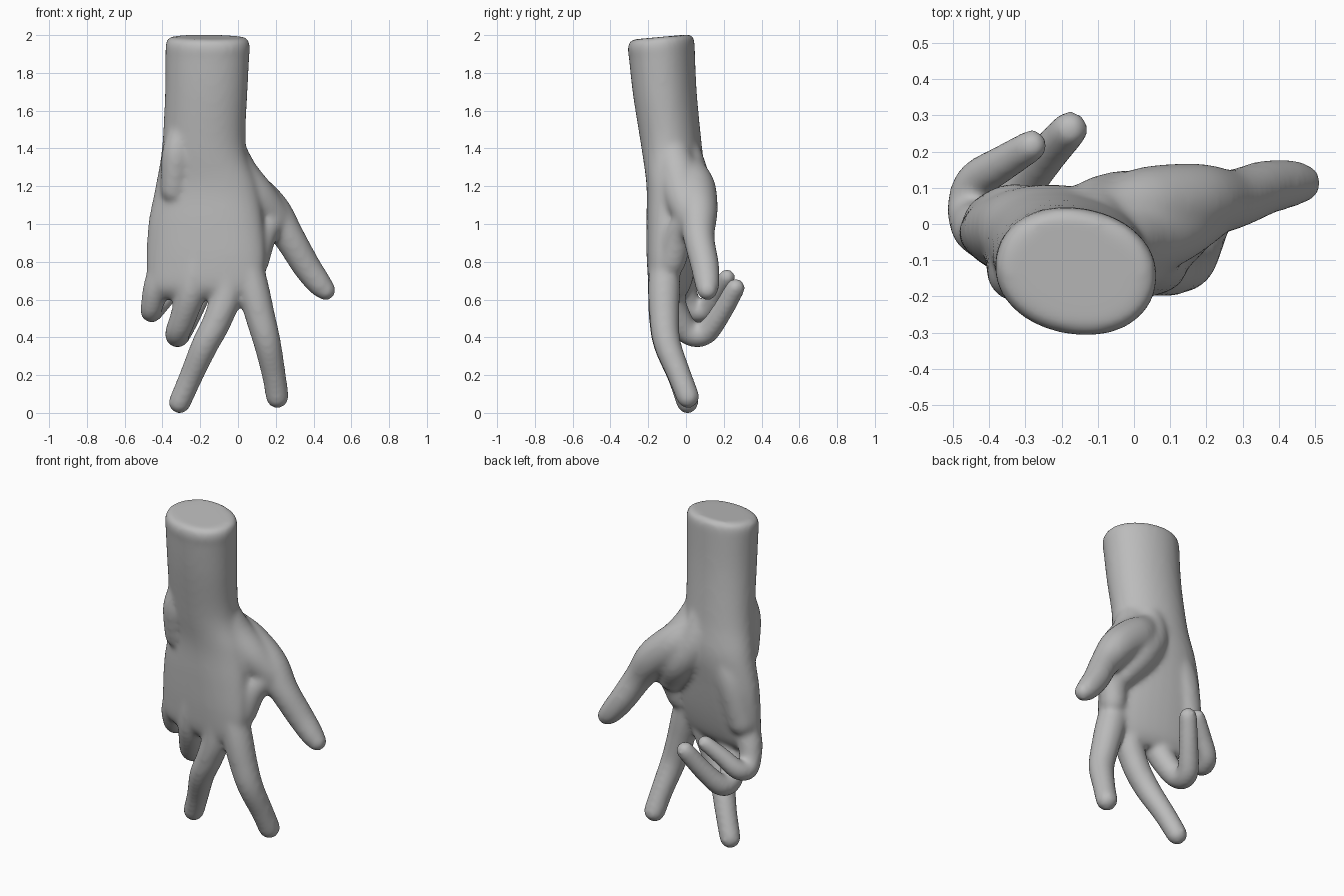
import bpy
import bmesh
import math
from mathutils import Vector

if "Cube" in bpy.data.objects:
    bpy.data.objects.remove(bpy.data.objects["Cube"], do_unlink=True)

SIDES = 32
bm = bmesh.new()


def loft(rings):
    """Skin a closed tube over a list of point rings."""
    loops = [[bm.verts.new(p) for p in ring] for ring in rings]
    for a, b in zip(loops, loops[1:]):
        for i in range(SIDES):
            j = (i + 1) % SIDES
            bm.faces.new((a[i], a[j], b[j], b[i]))
    bm.faces.new(list(reversed(loops[0])))
    bm.faces.new(loops[-1])


def spline(keys, steps=6):
    """Catmull-Rom interpolation of tuples of any length."""
    pts = [keys[0]] + list(keys) + [keys[-1]]
    out = []
    for p0, p1, p2, p3 in zip(pts, pts[1:], pts[2:], pts[3:]):
        for s in range(steps):
            t = s / steps
            out.append([b + 0.5 * t * (c - a + t * (2 * a - 5 * b + 4 * c - d
                        + t * (3 * (b - c) + d - a)))
                        for a, b, c, d in zip(p0, p1, p2, p3)])
    return out + [list(keys[-1])]


def section(z, cx, cy, hx, hy, slant=0.0):
    """Rounded, slightly turned cross-section of the arm or palm."""
    turn = math.radians(-11)
    ring = []
    for i in range(SIDES):
        a = math.tau * i / SIDES
        c, s = math.cos(a), math.sin(a)
        u = hx * math.copysign(abs(c) ** 0.95, c)
        v = hy * math.copysign(abs(s) ** 0.95, s)
        x = cx + u * math.cos(turn) - v * math.sin(turn)
        y = cy + u * math.sin(turn) + v * math.cos(turn)
        ring.append(Vector((x, y, z + slant * (y - 0.03))))
    return ring


def digit(*keys):
    """Round-ended tube through (x, y, z, radius) keys."""
    path = spline(keys)
    pts = [Vector(p[:3]) for p in path]
    rad = [p[3] for p in path]
    d0 = (pts[0] - pts[1]).normalized()
    d1 = (pts[-1] - pts[-2]).normalized()
    arcs = [math.radians(a) for a in (20, 40, 60, 80)]
    head = [(pts[0] + d0 * rad[0] * math.sin(a), rad[0] * math.cos(a)) for a in reversed(arcs)]
    tail = [(pts[-1] + d1 * rad[-1] * math.sin(a), rad[-1] * math.cos(a)) for a in arcs]
    stations = head + list(zip(pts, rad)) + tail
    side, rings = None, []
    for i, (p, r) in enumerate(stations):
        t = (stations[min(i + 1, len(stations) - 1)][0] - stations[max(i - 1, 0)][0]).normalized()
        if side is None:
            side = t.orthogonal()
        side = (side - t * side.dot(t)).normalized()
        up = t.cross(side)
        rings.append([p + r * (side * math.cos(math.tau * k / SIDES)
                               + up * math.sin(math.tau * k / SIDES)) for k in range(SIDES)])
    loft(rings)


# Forearm and palm, from knuckles up to the rounded cut end
body = spline([
    (0.60, -0.18, -0.08, 0.24, 0.04),
    (0.66, -0.18, -0.085, 0.30, 0.09),
    (0.80, -0.17, -0.075, 0.32, 0.118),
    (1.00, -0.17, -0.06, 0.31, 0.138),
    (1.20, -0.165, -0.05, 0.275, 0.152),
    (1.40, -0.18, -0.075, 0.225, 0.157),
    (1.70, -0.168, -0.113, 0.22, 0.167),
    (1.96, -0.16, -0.132, 0.226, 0.175)])
rings = [section(*b, slant=0.09 if b[0] > 1.9 else 0.0) for b in body]
rings.append(section(1.99, -0.16, -0.132, 0.219, 0.169, 0.09))
rings.append(section(2.005, -0.16, -0.132, 0.197, 0.147, 0.09))
loft(rings)

# Thumb
digit((-0.06, 0.02, 1.28, 0.09), (0.03, 0.04, 1.19, 0.117), (0.17, 0.062, 1.07, 0.107),
      (0.27, 0.068, 0.93, 0.084), (0.36, 0.10, 0.78, 0.076), (0.43, 0.112, 0.685, 0.067),
      (0.463, 0.113, 0.65, 0.056))
# Thumb muscle running from the wrist into the palm
digit((-0.12, -0.01, 1.38, 0.09), (-0.09, 0.025, 1.22, 0.107), (0.01, 0.035, 1.08, 0.112),
      (0.09, 0.01, 0.95, 0.08))
# Back of the thumb root, flaring out of the wrist
digit((-0.06, -0.08, 1.42, 0.09), (0.0, -0.045, 1.27, 0.105), (0.10, -0.01, 1.14, 0.105),
      (0.19, 0.035, 1.04, 0.09))
# Web between thumb and index finger
digit((0.19, 0.04, 1.03, 0.085), (0.13, -0.03, 0.95, 0.08), (0.09, -0.075, 0.80, 0.075))
# Heel of the palm on the little finger side
digit((-0.25, 0.0, 1.24, 0.09), (-0.33, 0.012, 1.05, 0.1), (-0.39, 0.0, 0.80, 0.085))
# Wrist bone on the little finger side
digit((-0.31, -0.135, 1.46, 0.07), (-0.325, -0.135, 1.36, 0.08), (-0.34, -0.11, 1.18, 0.07))
# Index finger
digit((0.0, -0.11, 1.0, 0.07), (0.07, -0.115, 0.70, 0.085), (0.115, -0.115, 0.52, 0.08),
      (0.155, -0.10, 0.37, 0.073), (0.19, -0.035, 0.20, 0.064), (0.208, 0.01, 0.085, 0.062))
# Middle finger
digit((-0.10, -0.13, 0.98, 0.07), (-0.055, -0.12, 0.68, 0.083), (-0.105, -0.12, 0.50, 0.077),
      (-0.175, -0.10, 0.36, 0.072), (-0.25, -0.035, 0.19, 0.063), (-0.309, 0.008, 0.055, 0.06))
# Ring finger, folded back toward the palm
digit((-0.21, -0.11, 0.95, 0.07), (-0.24, -0.10, 0.68, 0.08), (-0.285, -0.05, 0.52, 0.072),
      (-0.32, 0.015, 0.425, 0.067), (-0.31, 0.10, 0.42, 0.063), (-0.25, 0.18, 0.52, 0.057),
      (-0.177, 0.262, 0.662, 0.052))
# Little finger, folded back toward the palm
digit((-0.33, -0.05, 0.95, 0.07), (-0.42, -0.02, 0.70, 0.073), (-0.45, 0.01, 0.59, 0.063),
      (-0.46, 0.052, 0.537, 0.058), (-0.437, 0.118, 0.555, 0.057), (-0.365, 0.166, 0.635, 0.052),
      (-0.283, 0.217, 0.718, 0.046))

bmesh.ops.recalc_face_normals(bm, faces=bm.faces[:])
mesh = bpy.data.meshes.new("hand")
bm.to_mesh(mesh)
bm.free()
hand = bpy.data.objects.new("hand", mesh)
bpy.context.collection.objects.link(hand)

# One plain grey for the whole hand
grey = bpy.data.materials.new("plain grey")
grey.use_nodes = True
color = (0.5, 0.5, 0.5, 1.0)
grey.diffuse_color = color
grey.node_tree.nodes["Principled BSDF"].inputs["Base Color"].default_value = color
mesh.materials.append(grey)

# Fuse the parts into one soft skin
fuse = hand.modifiers.new("fuse", "REMESH")
fuse.mode = "VOXEL"
fuse.voxel_size = 0.013
fuse.use_smooth_shade = True
soften = hand.modifiers.new("soften", "SMOOTH")
soften.factor = 0.5
soften.iterations = 18
bpy.context.view_layer.objects.active = hand
hand.select_set(True)
for name in ("fuse", "soften"):
    bpy.ops.object.modifier_apply(modifier=name)
bpy.ops.object.shade_smooth()
